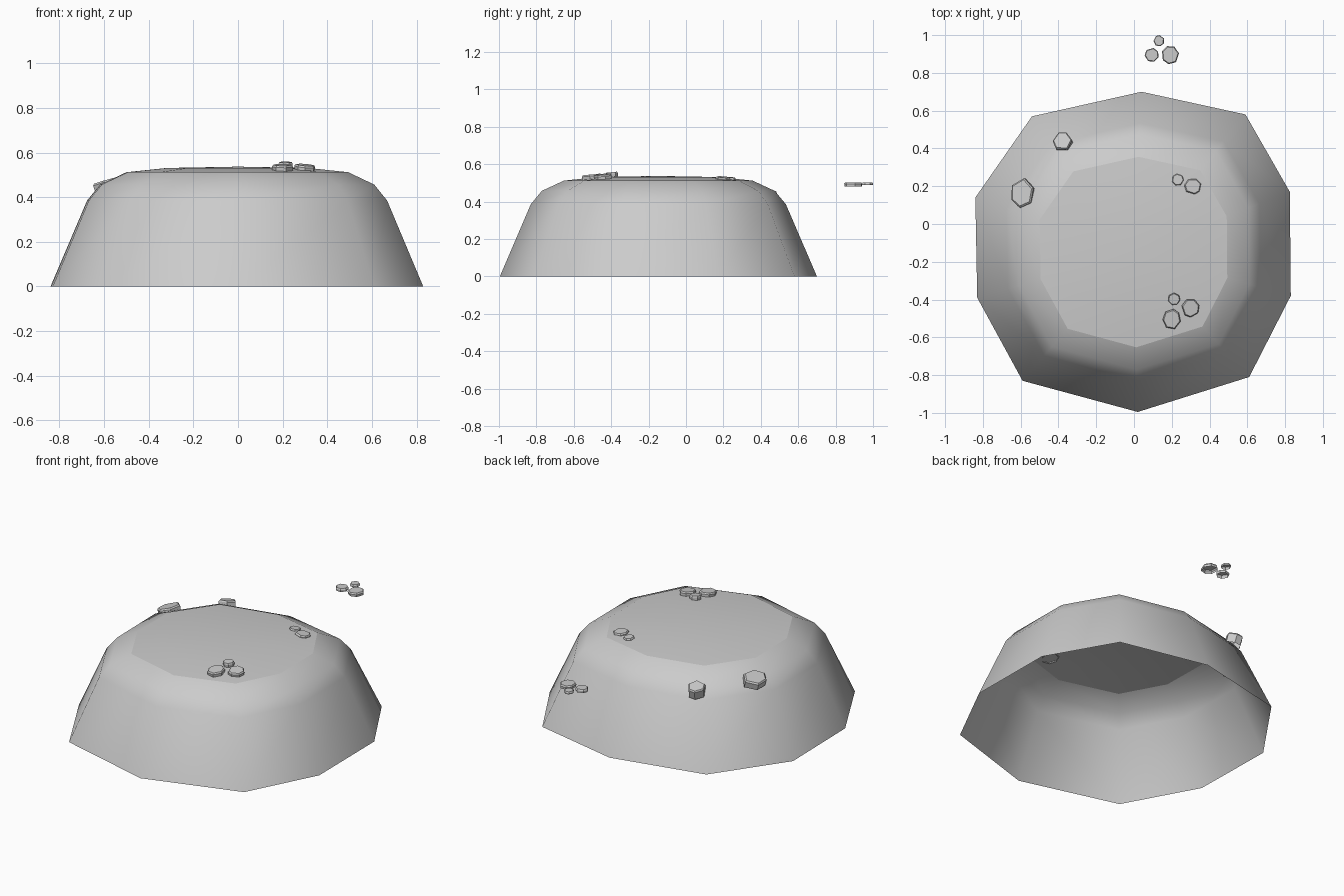
import bpy, bmesh, math, random
from mathutils import Matrix, Vector, Euler

if "Cube" in bpy.data.objects:
    bpy.data.objects.remove(bpy.data.objects["Cube"])

random.seed(4)


def make_object(name, bm):
    mesh = bpy.data.meshes.new(name)
    bm.to_mesh(mesh)
    bm.free()
    obj = bpy.data.objects.new(name, mesh)
    bpy.context.collection.objects.link(obj)
    return obj


# Mound: ten-sided outline lofted inward, open underneath
OUTLINE = [(0.04, 0.70), (-0.54, 0.57), (-0.84, 0.14), (-0.83, -0.39),
           (-0.59, -0.83), (0.02, -0.995), (0.61, -0.81), (0.83, -0.38),
           (0.825, 0.17), (0.59, 0.58)]
CENTRE_Y = -0.15
RINGS = [(1.0, 0.0), (0.805, 0.385), (0.735, 0.457), (0.595, 0.512), (0.38, 0.531)]
RIM = 3

bm = bmesh.new()
rings = [[bm.verts.new((x * f, CENTRE_Y + (y - CENTRE_Y) * f, z)) for x, y in OUTLINE]
         for f, z in RINGS]
n = len(OUTLINE)
for low, high in zip(rings, rings[1:]):
    for i in range(n):
        j = (i + 1) % n
        bm.faces.new((low[i], low[j], high[j], high[i]))
peak = bm.verts.new((0, CENTRE_Y, 0.537))
for i in range(n):
    bm.faces.new((rings[-1][i], rings[-1][(i + 1) % n], peak))
for f in bm.faces:
    f.smooth = True
# Crease around the flat cap
for i in range(n):
    bm.edges.get((rings[RIM][i], rings[RIM][(i + 1) % n])).smooth = False
make_object("mound", bm)


# Pebble: irregular flat stone with a chamfered top, open underneath
def add_pebble(bm, x, y, top, rx, ry, depth, tilt=(0, 0), sides=7):
    start = random.uniform(0, math.tau)
    dirs = []
    for i in range(sides):
        a = start + math.tau * (i + random.uniform(-0.15, 0.15)) / sides
        dirs.append((math.cos(a) * rx, math.sin(a) * ry))
    place = Matrix.Translation((x, y, top)) @ Euler((tilt[0], tilt[1], 0)).to_matrix().to_4x4()
    loops = [[bm.verts.new(place @ Vector((u * s, v * s, z))) for u, v in dirs]
             for s, z in ((0.97, -depth), (1.0, -0.008), (0.88, 0.0))]
    for low, high in zip(loops, loops[1:]):
        for i in range(sides):
            j = (i + 1) % sides
            bm.faces.new((low[i], low[j], high[j], high[i]))
    bm.faces.new(loops[-1])


def pebble_group(name, pebbles):
    bm = bmesh.new()
    for p in pebbles:
        add_pebble(bm, *p)
    make_object(name, bm)


pebble_group("front_pebbles", [
    (0.20, -0.505, 0.545, 0.048, 0.055, 0.03, (0.1, 0)),
    (0.30, -0.445, 0.545, 0.048, 0.05, 0.03, (0.1, 0.08)),
    (0.212, -0.398, 0.557, 0.033, 0.033, 0.025, (0.1, 0))])
pebble_group("back_pebbles", [
    (0.192, 0.895, 0.503, 0.047, 0.05, 0.022),
    (0.094, 0.895, 0.501, 0.038, 0.038, 0.02),
    (0.132, 0.97, 0.503, 0.029, 0.03, 0.015)])
pebble_group("right_pebbles", [
    (0.312, 0.20, 0.531, 0.046, 0.043, 0.025, (-0.08, 0.1)),
    (0.232, 0.235, 0.53, 0.032, 0.032, 0.02, (-0.08, 0.05))])
pebble_group("left_pebbles", [
    (-0.595, 0.165, 0.473, 0.065, 0.08, 0.045, (-0.05, -0.28), 6),
    (-0.38, 0.44, 0.463, 0.052, 0.053, 0.06, (-0.25, -0.12), 6)])
